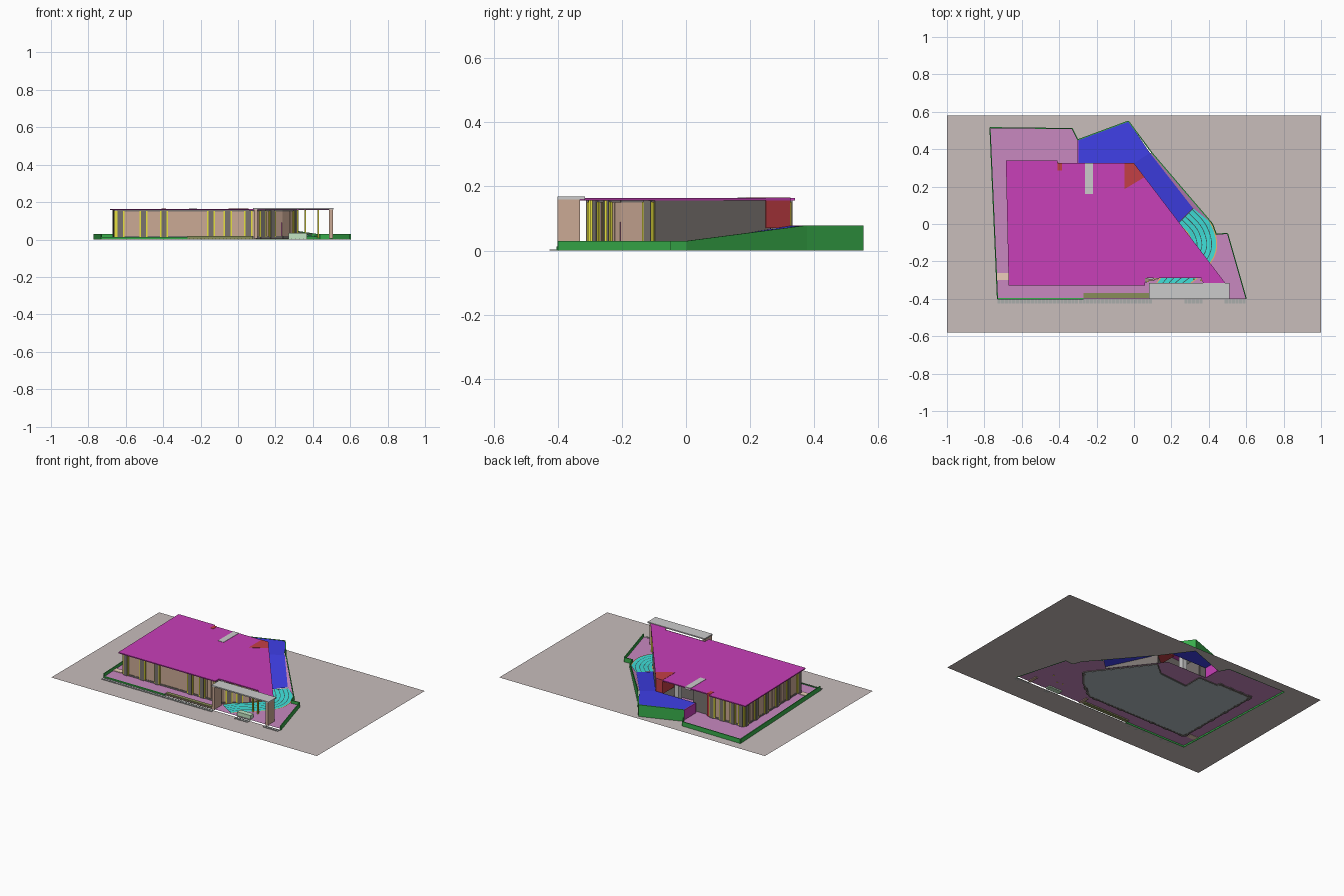
import bpy, bmesh, math
from mathutils import Vector

if "Cube" in bpy.data.objects:
    bpy.data.objects.remove(bpy.data.objects["Cube"])

COLORS = {
    "taupe": (0.58, 0.51, 0.50), "terrace": (0.58, 0.25, 0.53), "magenta": (0.58, 0.05, 0.48),
    "green": (0.04, 0.42, 0.07), "blue": (0.05, 0.05, 0.80), "red": (0.55, 0.05, 0.06),
    "brown": (0.60, 0.40, 0.30), "dark": (0.19, 0.17, 0.16), "yellow": (0.80, 0.75, 0.05),
    "teal": (0.05, 0.75, 0.70), "orange": (0.85, 0.45, 0.15), "pale": (0.55, 0.78, 0.55),
    "grey": (0.70, 0.70, 0.70), "stone": (0.40, 0.42, 0.41), "floor": (0.45, 0.52, 0.54),
    "hedge": (0.25, 0.27, 0.10), "tan": (0.85, 0.62, 0.50), "black": (0.05, 0.10, 0.10),
}
MATS = {}
for key, c in COLORS.items():
    MATS[key] = bpy.data.materials.new(key)
    MATS[key].diffuse_color = (*c, 1)


def finish(name, bm, mat):
    me = bpy.data.meshes.new(name)
    bm.to_mesh(me)
    bm.free()
    me.materials.append(MATS[mat])
    ob = bpy.data.objects.new(name, me)
    bpy.context.collection.objects.link(ob)
    return ob


def add_prism(bm, pts, z0, z1):
    """Extruded outline; z1 may be a list of heights, one per point."""
    n = len(pts)
    tops = z1 if isinstance(z1, (list, tuple)) else [z1] * n
    lo = [bm.verts.new((x, y, z0)) for x, y in pts]
    hi = [bm.verts.new((p[0], p[1], z)) for p, z in zip(pts, tops)]
    fs = [bm.faces.new(lo[::-1]), bm.faces.new(hi)]
    for i in range(n):
        j = (i + 1) % n
        fs.append(bm.faces.new((lo[i], lo[j], hi[j], hi[i])))
    bmesh.ops.recalc_face_normals(bm, faces=fs)


def prism(name, pts, z0, z1, mat):
    bm = bmesh.new()
    add_prism(bm, pts, z0, z1)
    return finish(name, bm, mat)


def rect(x0, x1, y0, y1):
    return [(x0, y0), (x1, y0), (x1, y1), (x0, y1)]


def segment(a, b, t):
    """Thin rectangle around the line a-b."""
    a, b = Vector(a), Vector(b)
    d = (b - a).normalized()
    n = Vector((-d.y, d.x)) * t / 2
    return [tuple(p) for p in (a - n, b - n, b + n, a + n)]


def sheet(name, polys, mat):
    bm = bmesh.new()
    for poly in polys:
        f = bm.faces.new([bm.verts.new(p) for p in poly])
        f.normal_update()
        if f.normal.z < 0:
            f.normal_flip()
    return finish(name, bm, mat)


# ---- ground with an opening for the plot
PLOT = [(-0.73, -0.40), (0.60, -0.40), (0.50, -0.05), (0.44, -0.055), (0.42, 0.0), (0.10, 0.375),
        (-0.03, 0.55), (-0.30, 0.45), (-0.33, 0.51), (-0.77, 0.515)]
bm = bmesh.new()
edges = []
for loop in (rect(-1, 1, -0.58, 0.58), PLOT):
    vs = [bm.verts.new((x, y, 0)) for x, y in loop]
    edges += [bm.edges.new((vs[i], vs[(i + 1) % len(vs)])) for i in range(len(vs))]
bmesh.ops.triangle_fill(bm, edges=edges, use_beauty=True, normal=(0, 0, 1))
finish("site_ground", bm, "taupe")

# ---- terrace, raised bank and sloping ramp
terrace = PLOT[:5] + [(0.31, 0.085), (0.24, 0.02), (0, 0.325), (-0.30, 0.325)] + PLOT[7:]
sheet("terrace", [[(x, y, 0.01) for x, y in terrace]], "terrace")
sheet("blue_ramp", [
    [(0.24, 0.01, 0.025), (0.315, 0.085, 0.03), (0.085, 0.38, 0.077), (0.0, 0.325, 0.077)],
    [(0.0, 0.325, 0.077), (0.085, 0.38, 0.077), (-0.03, 0.55, 0.077), (-0.30, 0.45, 0.077),
     (-0.30, 0.325, 0.077)]], "blue")
sheet("ramp_verge", [[(0.315, 0.085, 0.029), (0.42, 0, 0.026), (0.10, 0.375, 0.076),
                      (0.085, 0.38, 0.076)]], "terrace")
prism("bank_side_wall", segment((-0.30, 0.325), (-0.30, 0.45), 0.006), 0.008, 0.078, "magenta")

# ---- green retaining wall round the plot
wall = [(p, 0.03) for p in PLOT[1:5]] + [(p, 0.079) for p in PLOT[5:8]] + \
       [(p, 0.03) for p in PLOT[7:]] + [(PLOT[0], 0.03)]
bm = bmesh.new()
for (a, ha), (b, hb) in zip(wall, wall[1:]):
    if a != b:
        add_prism(bm, segment(a, b, 0.006), 0, [ha, hb, hb, ha])
finish("retaining_wall", bm, "green")

# ---- curved striped walkway
ctrl = [(0.25, 0.08), (0.285, 0.05), (0.355, -0.03), (0.375, -0.13), (0.31, -0.225), (0.22, -0.30),
        (0.17, -0.365), (0.16, -0.40)]
P = [Vector(c) for c in ctrl]
line = []
for i in range(1, len(P) - 2):
    for k in range(6):
        t = k / 6
        a, b, c, d = P[i - 1:i + 3]
        line.append(0.5 * (2 * b + (c - a) * t + (2 * a - 5 * b + 4 * c - d) * t * t
                           + (3 * b - a - 3 * c + d) * t ** 3))
line.append(P[-2])


def offset(i, s):
    d = (line[min(i + 1, len(line) - 1)] - line[max(i - 1, 0)]).normalized()
    z = 0.016 + 0.010 * max(0, 1 - i / 8)
    return (line[i].x - d.y * s, line[i].y + d.x * s, z)


def stripes(name, spans, mat):
    sheet(name, [[offset(i, a), offset(i, b), offset(i + 1, b), offset(i + 1, a)]
                 for a, b in spans for i in range(len(line) - 1)], mat)


starts = [-0.064 + 0.026 * k for k in range(5)]
stripes("walkway_stripes", [(s, s + 0.022) for s in starts], "teal")
stripes("walkway_joints", [(s + 0.022, s + 0.026) for s in starts[:-1]], "black")
stripes("walkway_edges", [(-0.070, -0.064), (0.062, 0.068)], "orange")

# ---- house floor and roof
HOUSE = [(-0.65, -0.30), (0.10, -0.30), (0.235, -0.20), (0.315, -0.10), (0.035, 0.26), (-0.05, 0.19),
         (-0.27, 0.17), (-0.27, 0.30), (-0.41, 0.30), (-0.41, 0.32), (-0.66, 0.32)]
prism("house_floor", HOUSE, 0.005, 0.016, "floor")
prism("roof", [(-0.67, -0.33), (0.06, -0.33), (0.06, -0.29), (0.36, -0.29), (0.37, -0.318),
               (0.49, -0.318), (0.0, 0.325), (-0.41, 0.325), (-0.41, 0.34), (-0.685, 0.34)],
      0.157, 0.164, "magenta")
prism("roof_light", rect(-0.262, -0.22, 0.16, 0.325), 0.150, 0.166, "grey")
prism("red_corner_room", [(-0.05, 0.325), (-0.05, 0.187), (0.055, 0.25), (0.0, 0.325)],
      0.07, 0.1655, "red")
prism("red_shaft", rect(-0.41, -0.385, 0.285, 0.326), 0.012, 0.1655, "red")


# ---- glazed facades: glass, bars, dark piers with yellow jambs
def facade(name, a, b, piers, w=0.028):
    a, b = Vector(a), Vector(b)
    d = (b - a).normalized()
    L = (b - a).length
    at = lambda s: a + d * s
    prism(name + "_glass", segment(a, b, 0.004), 0.018, 0.157, "brown")
    prism(name + "_plinth", segment(a, b, 0.012), 0.004, 0.02, "dark")
    prism(name + "_head", segment(a, b, 0.010), 0.150, 0.157, "dark")
    bars, dark, jamb = bmesh.new(), bmesh.new(), bmesh.new()
    n = max(1, int(L / 0.03))
    for k in range(n + 1):
        s = k * L / n
        add_prism(bars, segment(at(s - 0.001), at(s + 0.001), 0.008), 0.018, 0.157)
    for s in piers:
        add_prism(dark, segment(at(s - w / 2), at(s + w / 2), 0.024), 0.005, 0.157)
        for e in (-w / 2 - 0.004, w / 2 + 0.004):
            add_prism(jamb, segment(at(s + e - 0.004), at(s + e + 0.004), 0.018), 0.014, 0.152)
    finish(name + "_bars", bars, "brown")
    finish(name + "_piers", dark, "dark")
    finish(name + "_jambs", jamb, "yellow")


facade("front", HOUSE[0], HOUSE[1], [0.02, 0.145, 0.255, 0.505, 0.595, 0.705])
facade("entrance", HOUSE[1], HOUSE[2], [0.035, 0.1])
facade("entrance_side", HOUSE[2], HOUSE[3], [0.11])
facade("left", HOUSE[10], HOUSE[0], [0.02, 0.13, 0.24, 0.36, 0.48, 0.60])
facade("back", HOUSE[9], HOUSE[10], [0.015, 0.09, 0.17, 0.235])

# ---- solid walls and interior partitions
bm = bmesh.new()
for i in range(3, 9):
    add_prism(bm, segment(HOUSE[i], HOUSE[i + 1], 0.012), 0.006, 0.157)
finish("solid_walls", bm, "dark")
bm = bmesh.new()
for a, b in [((-0.41, 0.30), (-0.41, 0.08)), ((-0.66, 0.08), (-0.27, 0.08)), ((-0.53, 0.31), (-0.53, 0.08)),
             ((-0.05, 0.19), (-0.05, 0.05)), ((-0.05, 0.05), (0.19, 0.05)), ((0.08, 0.19), (0.08, 0.05)),
             ((-0.45, -0.29), (-0.45, -0.10)), ((-0.65, -0.10), (-0.45, -0.10))]:
    add_prism(bm, segment(a, b, 0.008), 0.010, 0.155)
finish("partitions", bm, "dark")
prism("courtyard_pier", rect(-0.16, -0.13, 0.27, 0.31), 0.012, 0.157, "grey")

# ---- entrance: doorway box, canopy, posts, planter
prism("entrance_lobby", rect(0.19, 0.235, -0.205, -0.16), 0.008, 0.09, "magenta")
prism("canopy", rect(0.08, 0.51, -0.40, -0.315), 0.160, 0.168, "grey")
for side, x in (("left", 0.085), ("right", 0.487)):
    prism(side + "_canopy_pier", rect(x, x + 0.02, -0.40, -0.33), 0.005, 0.160, "brown")
for k, (x, y) in enumerate([(0.36, -0.30), (0.43, -0.25), (0.32, -0.295)]):
    prism(f"entrance_post_{k}", rect(x - 0.004, x + 0.004, y - 0.004, y + 0.004), 0.008, 0.158, "yellow")
prism("planter", rect(0.27, 0.37, -0.395, -0.36), 0.002, 0.036, "pale")

# ---- front hedge, kerb, pad and paving stones
prism("hedge", rect(-0.27, 0.08, -0.395, -0.37), 0.002, 0.018, "hedge")
prism("front_kerb", rect(-0.73, -0.27, -0.403, -0.396), 0, 0.013, "green")
prism("side_pad", rect(-0.732, -0.67, -0.30, -0.262), 0.008, 0.014, "tan")
bm = bmesh.new()
for x0, x1 in ((-0.73, 0.10), (0.27, 0.37), (0.485, 0.60)):
    n = round((x1 - x0) / 0.02)
    w = (x1 - x0) / n
    for k in range(n):
        add_prism(bm, rect(x0 + k * w, x0 + (k + 0.85) * w, -0.425, -0.403), 0, 0.004)
finish("paving_stones", bm, "stone")

for m in bpy.data.materials:
    if m.users and not m.is_grease_pencil:
        m.use_nodes = True
        m.node_tree.nodes["Principled BSDF"].inputs["Base Color"].default_value = m.diffuse_color
